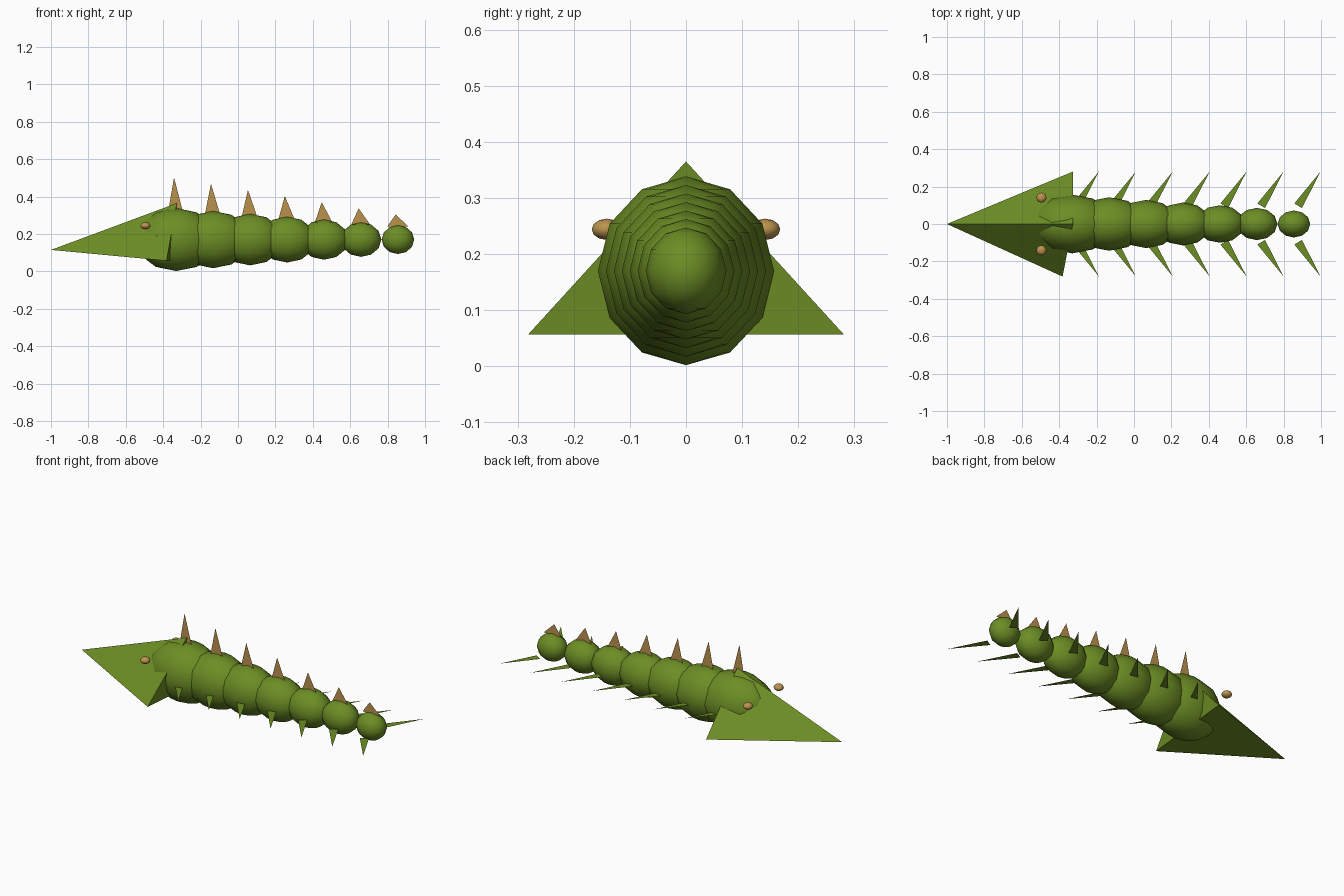
import bpy
import math

if "Cube" in bpy.data.objects:
    bpy.data.objects.remove(bpy.data.objects["Cube"])


def material(name, rgb):
    m = bpy.data.materials.new(name)
    m.diffuse_color = (*rgb, 1)
    m.use_nodes = True
    m.node_tree.nodes["Principled BSDF"].inputs["Base Color"].default_value = m.diffuse_color
    return m


GREEN = material("olive green", (0.15, 0.27, 0.018))
TAN = material("tan", (0.50, 0.29, 0.075))


def mesh_part(name, verts, faces, mat):
    me = bpy.data.meshes.new(name)
    me.from_pydata(verts, [], faces)
    me.materials.append(mat)
    ob = bpy.data.objects.new(name, me)
    bpy.context.collection.objects.link(ob)
    return ob


def ellipsoid(name, loc, radii, mat, segments, rings):
    bpy.ops.mesh.primitive_uv_sphere_add(segments=segments, ring_count=rings, radius=1, location=loc)
    ob = bpy.context.object
    ob.name = name
    ob.scale = radii
    ob.data.materials.append(mat)
    bpy.ops.object.shade_smooth()
    return ob


# Seven body segments shrinking towards the tail, each with a back spike and two legs
COUNT = 7
for i in range(COUNT):
    t = i / (COUNT - 1)
    x = -0.33 + 1.185 * t
    rz = 0.168 - 0.091 * t
    ellipsoid(f"body_segment_{i + 1}", (x, 0, 0.17), (0.22 - 0.133 * t, rz * 0.935, rz), GREEN, 12, 6)

    # Flat upright back spike
    ax, top = x - 0.012, 0.502 - 0.198 * t
    mesh_part(f"back_spike_{i + 1}",
              [(ax - 0.045, 0, 0.24), (ax + 0.068, 0, 0.24), (ax, 0, top)],
              [(0, 1, 2)], TAN)

    # Flat swept-back legs
    for side, label in ((1, "left"), (-1, "right")):
        mesh_part(f"{label}_leg_{i + 1}",
                  [(x + 0.002, side * 0.11, 0.142), (x + 0.043, side * 0.085, 0.142),
                   (x + 0.142, side * 0.28, 0.142)],
                  [(0, 1, 2) if side > 0 else (2, 1, 0)], GREEN)

# Three-sided pointed head, slightly turned
mesh_part("head",
          [(-1, 0, 0.115), (-0.327, 0, 0.365), (-0.325, 0.281, 0.057), (-0.382, -0.281, 0.057)],
          [(0, 1, 2), (0, 3, 1), (0, 2, 3), (1, 3, 2)], GREEN)

# Eyes
for side, label in ((1, "left"), (-1, "right")):
    ellipsoid(f"{label}_eye", (-0.495, side * 0.141, 0.244), (0.027, 0.027, 0.019), TAN, 12, 6)
